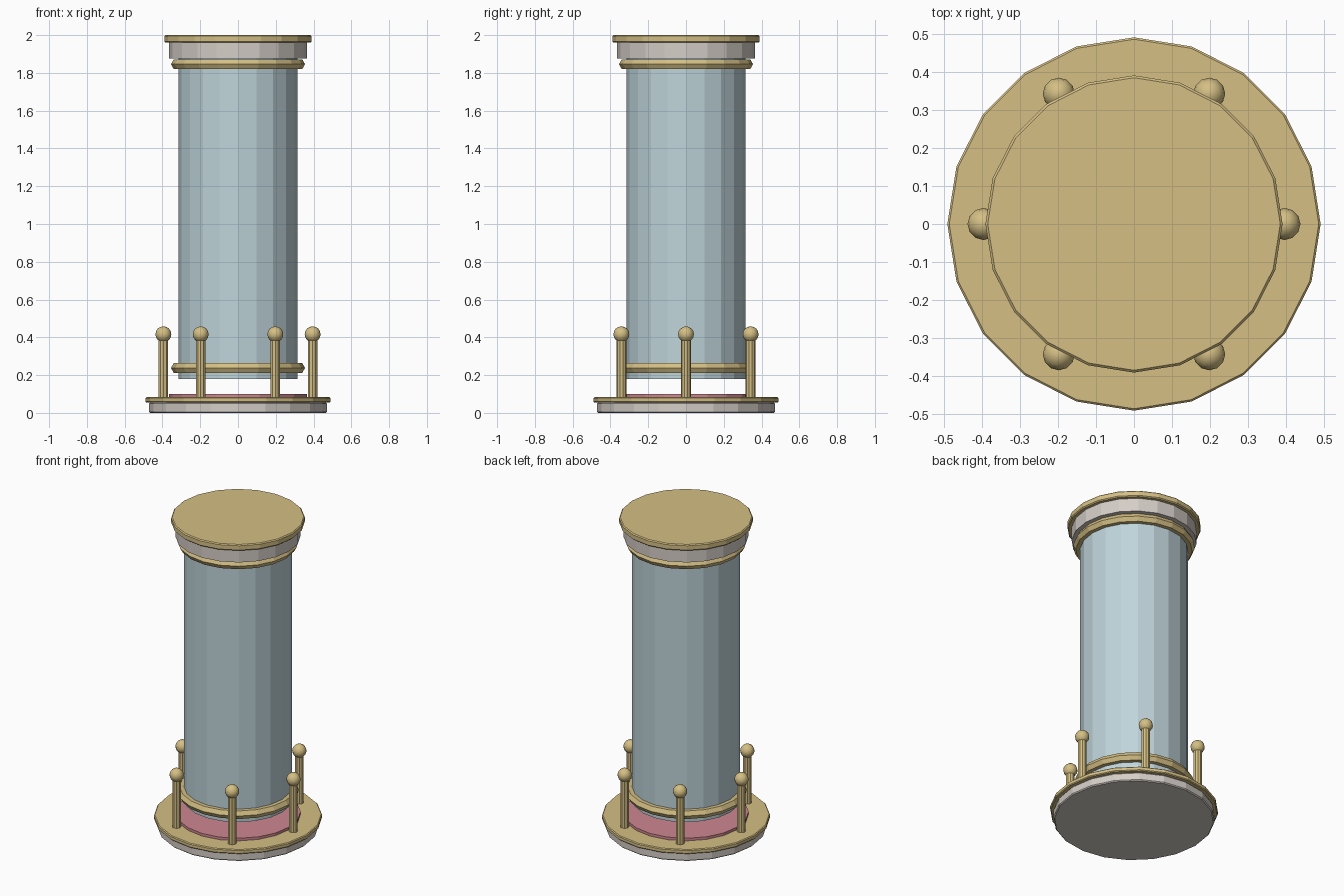
import bpy
from math import cos, sin, tau

cube = bpy.data.objects.get("Cube")
if cube:
    bpy.data.objects.remove(cube, do_unlink=True)

SIDES = 20


def material(name, r, g, b):
    mat = bpy.data.materials.new(name)
    mat.use_nodes = True
    mat.diffuse_color = (r, g, b, 1)
    bsdf = next(n for n in mat.node_tree.nodes if n.type == 'BSDF_PRINCIPLED')
    bsdf.inputs["Base Color"].default_value = (r, g, b, 1)
    return mat


gold = material("gold", 0.66, 0.52, 0.23)
glass = material("pale blue", 0.52, 0.66, 0.70)
stone = material("warm grey", 0.66, 0.61, 0.57)
pink = material("rose", 0.62, 0.24, 0.28)


def finish(name, mat):
    obj = bpy.context.object
    obj.name = name
    obj.data.name = name
    obj.data.materials.append(mat)
    return obj


def drum(name, mat, radius, bottom, top, x=0, y=0, sides=SIDES, bevel=0):
    bpy.ops.mesh.primitive_cylinder_add(
        vertices=sides, radius=radius, depth=top - bottom,
        location=(x, y, (bottom + top) / 2))
    obj = finish(name, mat)
    if bevel:
        mod = obj.modifiers.new("edge", 'BEVEL')
        mod.width = bevel
        mod.segments = 1
        mod.limit_method = 'ANGLE'
        mod.angle_limit = 1.0
    return obj


def ring(name, z):
    bpy.ops.mesh.primitive_torus_add(
        major_segments=SIDES, minor_segments=6,
        major_radius=0.325, minor_radius=0.03, location=(0, 0, z))
    return finish(name, gold)


# Base: stone foot, gold plate, rose pad
drum("base_foot", stone, 0.47, 0, 0.055, bevel=0.006)
drum("base_plate", gold, 0.49, 0.055, 0.083, bevel=0.005)
drum("base_pad", pink, 0.365, 0.08, 0.10)

# Floating tube with its two rings
drum("tube", glass, 0.315, 0.18, 1.89)
ring("lower_ring", 0.238)
ring("upper_ring", 1.846)

# Top: stone collar and gold lid
drum("top_collar", stone, 0.365, 1.875, 1.962)
drum("top_lid", gold, 0.39, 1.96, 2.0, bevel=0.006)

# Six posts with ball finials
for i in range(6):
    x, y = 0.395 * cos(tau * i / 6), 0.395 * sin(tau * i / 6)
    drum(f"post_{i + 1}", gold, 0.026, 0.08, 0.39, x, y, sides=10)
    bpy.ops.mesh.primitive_uv_sphere_add(
        segments=12, ring_count=8, radius=0.042, location=(x, y, 0.416))
    finish(f"post_ball_{i + 1}", gold)
    bpy.ops.object.shade_smooth()
